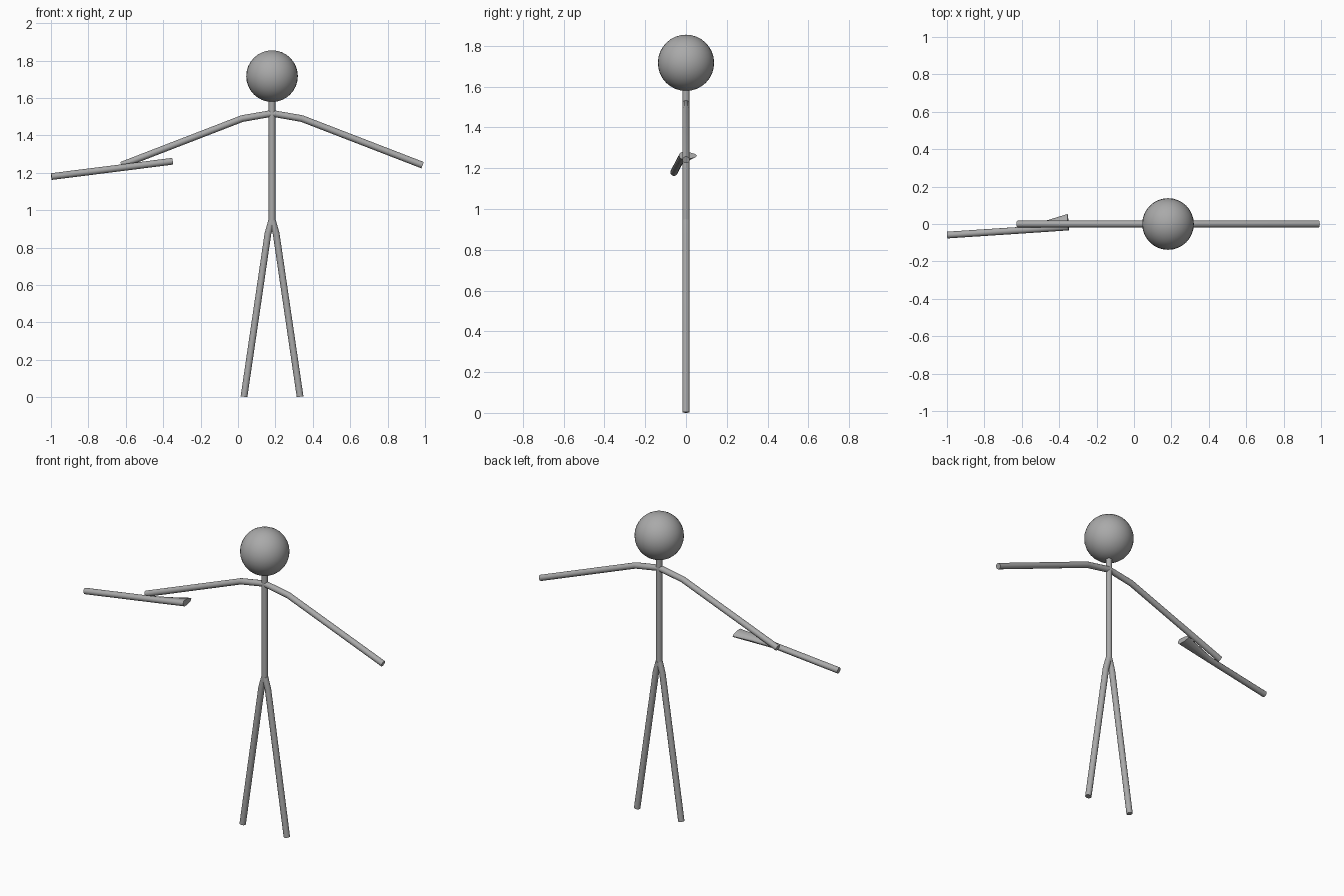
import bpy, bmesh, math
from mathutils import Vector

if "Cube" in bpy.data.objects:
    bpy.data.objects.remove(bpy.data.objects["Cube"])

CX = 0.182      # body axis
R = 0.018       # tube radius
SIDES = 12

grey = bpy.data.materials.new("plain grey")
grey.diffuse_color = (0.40, 0.40, 0.40, 1)
grey.use_nodes = True
grey.node_tree.nodes["Principled BSDF"].inputs["Base Color"].default_value = grey.diffuse_color


def finish(name, bm):
    bmesh.ops.recalc_face_normals(bm, faces=bm.faces)
    me = bpy.data.meshes.new(name)
    bm.to_mesh(me)
    bm.free()
    me.materials.append(grey)
    ob = bpy.data.objects.new(name, me)
    bpy.context.collection.objects.link(ob)
    bpy.ops.object.select_all(action='DESELECT')
    ob.select_set(True)
    bpy.context.view_layer.objects.active = ob
    bpy.ops.object.shade_smooth_by_angle(angle=math.radians(40))
    return ob


def tube(name, points, flare=None):
    """Capped round tube along points; flare widens each ring towards +y."""
    pts = [Vector(p) for p in points]
    flare = flare or [0] * len(pts)
    bm = bmesh.new()
    rings = []
    for i, p in enumerate(pts):
        a = (p - pts[i - 1]).normalized() if i else Vector()
        b = (pts[i + 1] - p).normalized() if i < len(pts) - 1 else Vector()
        d = (a + b).normalized()
        ref = Vector((0, 1, 0))
        u = (ref - d * ref.dot(d)).normalized()
        w = d.cross(u)
        ring = []
        for k in range(SIDES):
            t = 2 * math.pi * k / SIDES
            c = math.cos(t)
            off = u * (R * c + flare[i] * max(c, 0)) + w * R * math.sin(t)
            ring.append(bm.verts.new(p + off))
        rings.append(ring)
    for r0, r1 in zip(rings, rings[1:]):
        for k in range(SIDES):
            n = (k + 1) % SIDES
            bm.faces.new((r0[k], r0[n], r1[n], r1[k]))
    bm.faces.new(rings[0])
    bm.faces.new(rings[-1])
    return finish(name, bm)


# Head
bm = bmesh.new()
bmesh.ops.create_uvsphere(bm, u_segments=32, v_segments=16, radius=0.138)
bmesh.ops.translate(bm, verts=bm.verts, vec=(CX, 0, 1.717))
finish("head", bm)

# Spine from neck to hips
tube("spine", [(CX, 0, 1.60), (CX, 0, 0.92)])

# Both arms as one bent tube across the shoulders
tube("arms", [(CX + x, 0, z) for x, z in
              [(-0.805, 1.241), (-0.16, 1.49), (0, 1.518), (0.16, 1.49), (0.805, 1.241)]])

# Legs
for side, label in ((-1, "right"), (1, "left")):
    tube(label + "_leg", [(CX + side * x, 0, z) for x, z in
                          [(0.002, 0.945), (0.022, 0.875), (0.150, 0.003)]])

# Held stick, flaring sideways at its inner end
tube("stick", [(-0.998, -0.059, 1.18), (-0.57, -0.031, 1.234), (-0.35, -0.016, 1.262)],
     flare=[0, 0, 0.052])
